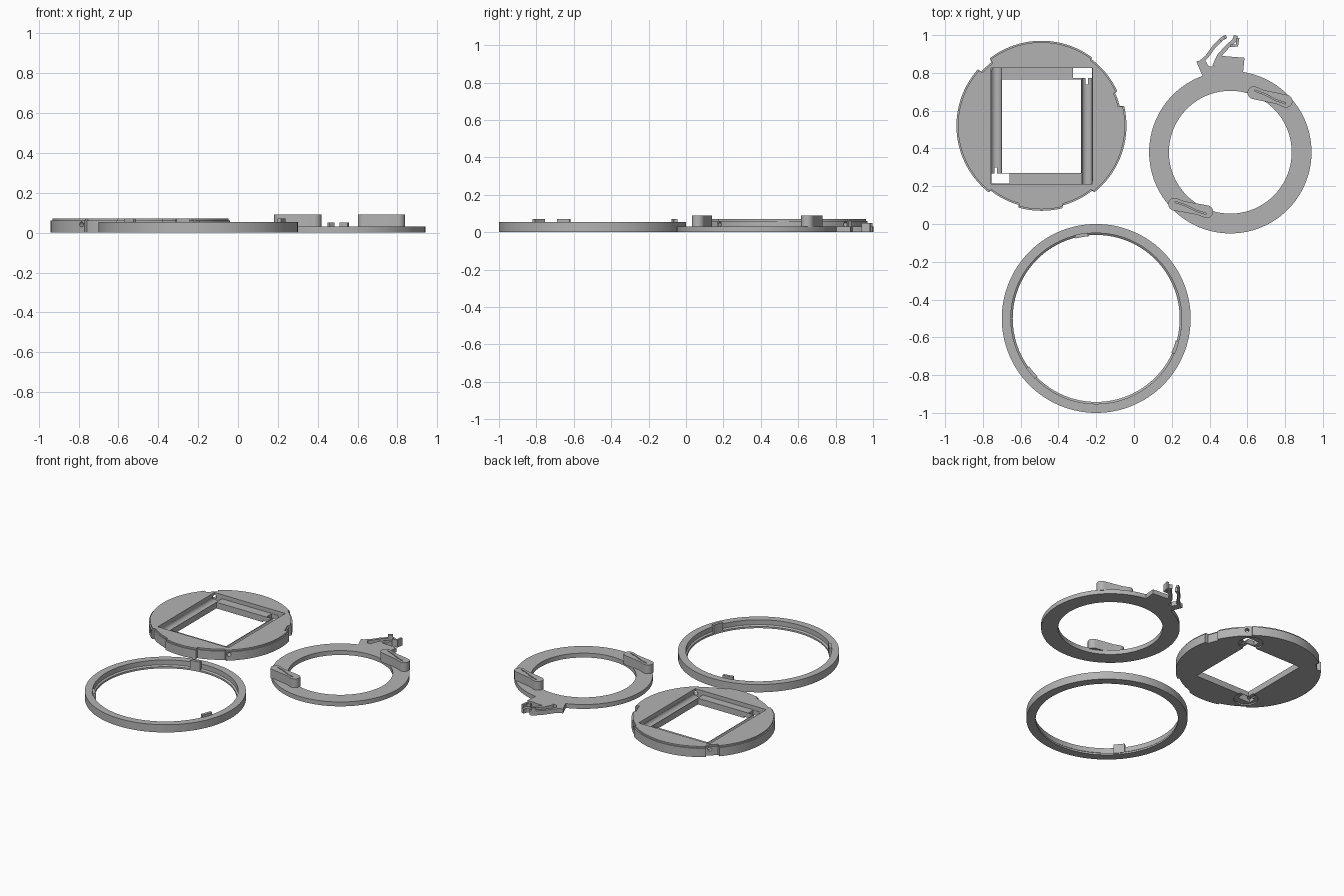
import bpy, bmesh
from math import sin, cos, radians, hypot, pi
from mathutils import Vector, Matrix

if "Cube" in bpy.data.objects:
    bpy.data.objects.remove(bpy.data.objects["Cube"])

grey = bpy.data.materials.new("matte_grey")
grey.use_nodes = True
grey.diffuse_color = (0.45, 0.45, 0.45, 1)
grey.node_tree.nodes["Principled BSDF"].inputs["Base Color"].default_value = (0.45, 0.45, 0.45, 1)


def finish(name, bm):
    bmesh.ops.recalc_face_normals(bm, faces=bm.faces)
    mesh = bpy.data.meshes.new(name)
    bm.to_mesh(mesh)
    bm.free()
    obj = bpy.data.objects.new(name, mesh)
    bpy.context.collection.objects.link(obj)
    mesh.materials.append(grey)
    return obj


def prism(name, outline, z0, z1):
    """Extrude a closed 2D outline from z0 to z1."""
    bm = bmesh.new()
    face = bm.faces.new([bm.verts.new((x, y, z0)) for x, y in outline])
    top = bmesh.ops.extrude_face_region(bm, geom=[face])["geom"]
    bmesh.ops.translate(bm, vec=(0, 0, z1 - z0),
                        verts=[v for v in top if isinstance(v, bmesh.types.BMVert)])
    return finish(name, bm)


def box(name, x0, x1, y0, y1, z0, z1):
    return prism(name, [(x0, y0), (x1, y0), (x1, y1), (x0, y1)], z0, z1)


def arc(cx, cy, r, a0, a1, n):
    return [(cx + r * cos(radians(a0 + (a1 - a0) * i / n)),
             cy + r * sin(radians(a0 + (a1 - a0) * i / n))) for i in range(n + 1)]


def lathe(name, cx, cy, profile, n=128):
    """Revolve a closed (radius, z) profile into a ring."""
    bm = bmesh.new()
    loops = [[bm.verts.new((cx + r * cos(2 * pi * i / n), cy + r * sin(2 * pi * i / n), z))
              for r, z in profile] for i in range(n)]
    k = len(profile)
    for i in range(n):
        a, b = loops[i], loops[(i + 1) % n]
        for j in range(k):
            bm.faces.new((a[j], b[j], b[(j + 1) % k], a[(j + 1) % k]))
    return finish(name, bm)


def rod(name, p, q, r):
    """Cylinder between two points."""
    p, q = Vector(p), Vector(q)
    bm = bmesh.new()
    turn = (q - p).to_track_quat('Z', 'Y').to_matrix().to_4x4()
    bmesh.ops.create_cone(bm, cap_ends=True, segments=32, radius1=r, radius2=r,
                          depth=(q - p).length,
                          matrix=Matrix.Translation((p + q) / 2) @ turn)
    return finish(name, bm)


def combine(obj, parts, op):
    for part in parts:
        mod = obj.modifiers.new(op, 'BOOLEAN')
        mod.operation, mod.object, mod.solver = op, part, 'EXACT'
        bpy.context.view_layer.objects.active = obj
        bpy.ops.object.modifier_apply(modifier=mod.name)
        bpy.data.objects.remove(part)


def strip(path, w):
    """Outline of a band of half width w along a path."""
    left, right = [], []
    for i, (x, y) in enumerate(path):
        a, b = path[max(i - 1, 0)], path[min(i + 1, len(path) - 1)]
        dx, dy = b[0] - a[0], b[1] - a[1]
        d = hypot(dx, dy)
        left.append((x - dy / d * w, y + dx / d * w))
        right.append((x + dy / d * w, y - dx / d * w))
    return left + right[::-1]


# Retaining ring with a thin lower lip and three inner lugs
RX, RY = -0.2, -0.5
lathe("retaining_ring", RX, RY,
      [(0.5, 0), (0.5, 0.053), (0.452, 0.053), (0.452, 0.02), (0.442, 0.012), (0.442, 0)])
for i, a in enumerate((100, 220, 340)):
    prism(f"ring_lug_{i + 1}",
          arc(RX, RY, 0.437, a - 4.5, a + 4.5, 6) + arc(RX, RY, 0.456, a + 4.5, a - 4.5, 6),
          0.008, 0.07)

# Carrier disc with stepped rim
DX, DY = -0.49, 0.52
recesses = ((14, 24, 0.427), (24, 53, 0.441), (128, 138, 0.428),
            (232, 254, 0.436), (285, 308, 0.436))


def disc_outline(shrink):
    pts = []
    for a in range(0, 720):
        deg = a / 2
        r = next((r for lo, hi, r in recesses if lo <= deg <= hi), 0.45)
        if a % 4 == 0 or any(abs(deg - e) <= 0.5 for lo, hi, _ in recesses for e in (lo, hi)):
            pts.append((DX + (r - shrink) * cos(radians(deg)), DY + (r - shrink) * sin(radians(deg))))
    return pts


disc = prism("carrier_disc", disc_outline(0), 0, 0.06)
combine(disc, [prism("rim_step", disc_outline(0.008), 0.05, 0.07)], 'UNION')

# Window, pocket ledges, rounded side channels, corner cuts and pin holes
X0, X1, Y0, Y1 = -0.757, -0.22, 0.213, 0.827
cuts = [box("window", -0.70, -0.28, 0.27, 0.765, -0.1, 0.2),
        box("pocket", X0, X1, Y0, Y1, 0.042, 0.2)]
for x in (-0.729, -0.249):
    cuts.append(rod("channel", (x, Y0, 0.045), (x, Y1, 0.045), 0.0279))
cuts += [box("corner_cut_a", X0 + 0.002, -0.66, Y0 + 0.002, 0.267, -0.1, 0.2),
         box("corner_cut_b", -0.322, X1 - 0.002, 0.773, Y1 - 0.002, -0.1, 0.2),
         box("slit_a", -0.738, -0.726, 0.26, 0.30, -0.1, 0.2),
         box("slit_b", -0.256, -0.244, 0.738, 0.78, -0.1, 0.2)]
for x, y in ((-0.70, 0.245), (-0.28, 0.795)):
    cuts.append(rod("under_recess", (x, y, -0.05), (x, y, 0.009), 0.075))
for a in (49, 131, 229, 311):
    c, s = cos(radians(a)), sin(radians(a))
    cuts.append(rod("pin_hole", (DX + 0.37 * c, DY + 0.37 * s, 0.042),
                    (DX + 0.5 * c, DY + 0.5 * s, 0.042), 0.013))
combine(disc, cuts, 'DIFFERENCE')

# Lever ring
LX, LY = 0.51, 0.38
lathe("lever_ring", LX, LY, [(0.43, 0), (0.43, 0.03), (0.325, 0.03), (0.325, 0)])
box("index_nub", 0.93, 0.941, 0.372, 0.388, 0, 0.03)

# Lever base and its springy fork
prism("lever_base", [(0.37, 0.76), (0.36, 0.79), (0.33, 0.86), (0.375, 0.87), (0.395, 0.835),
                     (0.425, 0.835), (0.46, 0.89), (0.585, 0.88), (0.575, 0.78), (0.56, 0.77)], 0, 0.03)
prism("fork_outer_arm", strip([(0.35, 0.855), (0.385, 0.885), (0.425, 0.94),
                               (0.465, 0.98), (0.49, 0.993)], 0.009), 0, 0.03)
prism("fork_inner_arm", strip([(0.425, 0.835), (0.45, 0.89), (0.495, 0.94),
                               (0.53, 0.97), (0.54, 0.998)], 0.011), 0, 0.03)
prism("fork_hook", strip([(0.51, 0.945), (0.545, 0.945), (0.55, 0.985)], 0.008), 0, 0.05)
prism("fork_tip", strip([(0.455, 0.972), (0.48, 0.99)], 0.009), 0.02, 0.05)


# Clamp pads: round ends joined by a slimmer web, with a fine groove on top
def clamp_pad(name, p, q):
    px, py = p
    dx, dy = q[0] - px, q[1] - py
    d = hypot(dx, dy)
    ux, uy = dx / d, dy / d

    def at(t, n):
        return (px + ux * t - uy * n, py + uy * t + ux * n)

    half = [(0.034 * cos(radians(a)), 0.034 * sin(radians(a))) for a in range(270, 49, -15)]
    left = half[:-1] + [(0.045, 0.027)]
    right = [(d - t, -n) for t, n in left]
    pad = prism(name, [at(t, n) for t, n in left + right], 0.025, 0.09)
    line = [at(t, n) for t, n in ((0, 0.012), (d * 0.3, 0.008), (d * 0.7, -0.008), (d, -0.012))]
    combine(pad, [prism("groove", strip(line, 0.003), 0.075, 0.12)], 'DIFFERENCE')


clamp_pad("clamp_pad_back", (0.635, 0.695), (0.805, 0.65))
clamp_pad("clamp_pad_front", (0.215, 0.105), (0.385, 0.065))

# Smooth round walls while keeping edges crisp
bpy.ops.object.select_all(action='DESELECT')
for obj in bpy.context.scene.objects:
    if obj.type == 'MESH':
        obj.select_set(True)
        bpy.context.view_layer.objects.active = obj
bpy.ops.object.shade_smooth_by_angle(angle=radians(30))
